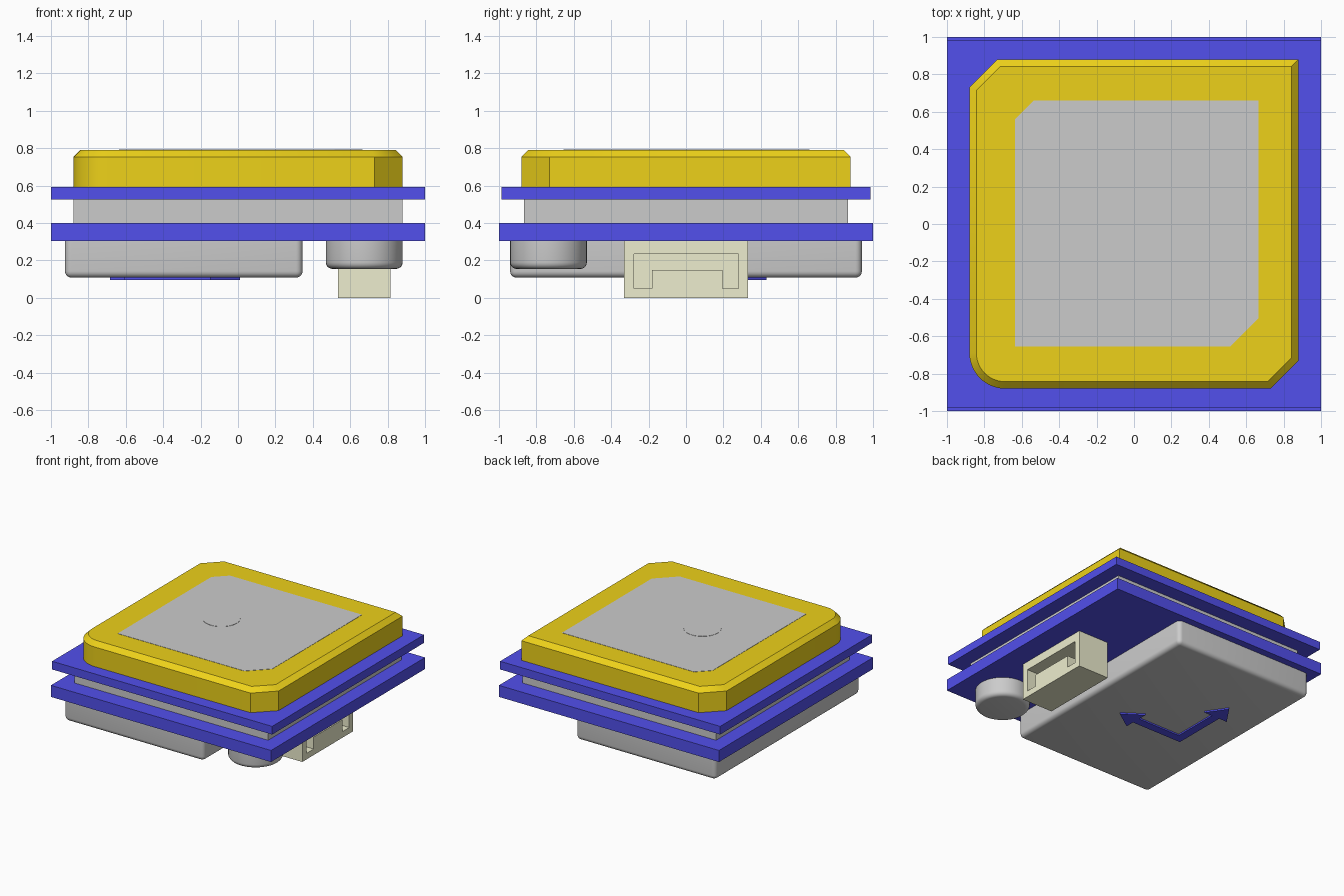
import bpy, bmesh, math

if "Cube" in bpy.data.objects:
    bpy.data.objects.remove(bpy.data.objects["Cube"])


def material(name, rgb):
    m = bpy.data.materials.new(name)
    m.diffuse_color = (*rgb, 1)
    m.use_nodes = True
    m.node_tree.nodes["Principled BSDF"].inputs["Base Color"].default_value = m.diffuse_color
    return m


BLUE = material("board_blue", (0.085, 0.08, 0.84))
YELLOW = material("ceramic_yellow", (0.85, 0.64, 0.01))
BEIGE = material("connector_beige", (0.85, 0.85, 0.62))


def rect(x0, x1, y0, y1):
    return [(x0, y0), (x1, y0), (x1, y1), (x0, y1)]


def arc(cx, cy, r, a0, a1, n):
    return [(cx + r * math.cos(math.radians(a0 + (a1 - a0) * i / n)),
             cy + r * math.sin(math.radians(a0 + (a1 - a0) * i / n)))
            for i in range(n + 1)]


def prism(name, pts, lo, hi, mat=None, axis="z", bevel=0, pick=None, segs=1):
    """Extrude a profile from lo to hi; bevel the edges chosen by pick(heights)."""
    place = (lambda a, b, h: (a, b, h)) if axis == "z" else (lambda a, b, h: (h, a, b))
    bm = bmesh.new()
    base = bm.faces.new([bm.verts.new(place(a, b, lo)) for a, b in pts])
    ext = bmesh.ops.extrude_face_region(bm, geom=[base])["geom"]
    d = place(0, 0, hi - lo)
    bmesh.ops.translate(bm, vec=d, verts=[g for g in ext if isinstance(g, bmesh.types.BMVert)])
    bmesh.ops.recalc_face_normals(bm, faces=bm.faces)
    if bevel:
        edges = [e for e in bm.edges if pick([v.co.z for v in e.verts])]
        bmesh.ops.bevel(bm, geom=edges, offset=bevel, offset_type="OFFSET",
                        segments=segs, profile=0.5, affect="EDGES")
    me = bpy.data.meshes.new(name)
    bm.to_mesh(me)
    bm.free()
    ob = bpy.data.objects.new(name, me)
    bpy.context.collection.objects.link(ob)
    if mat:
        me.materials.append(mat)
    return ob


def smooth(ob):
    bpy.ops.object.select_all(action="DESELECT")
    ob.select_set(True)
    bpy.context.view_layer.objects.active = ob
    bpy.ops.object.shade_smooth_by_angle(angle=math.radians(32))


# Circuit boards and the shield between them
prism("lower_board", rect(-1, 1, -1, 1), 0.305, 0.40, BLUE)
prism("middle_shield", rect(-0.88, 0.88, -0.865, 0.865), 0.40, 0.525)
prism("upper_board", rect(-1, 1, -0.985, 0.985), 0.525, 0.592, BLUE)

# Ceramic antenna block: two cut corners, one round, one square, chamfered top
outline = arc(-0.69, -0.69, 0.19, 180, 270, 12) + [
    (0.73, -0.88), (0.88, -0.73), (0.88, 0.88), (-0.73, 0.88), (-0.88, 0.73)]
smooth(prism("antenna_block", outline, 0.592, 0.79, YELLOW, bevel=0.037,
             pick=lambda z: min(z) > 0.78))

# Metal patch on the antenna with a very flat feed pin head
prism("antenna_patch", [(-0.635, -0.655), (0.515, -0.655), (0.665, -0.505),
                        (0.665, 0.66), (-0.535, 0.66), (-0.635, 0.56)], 0.78, 0.792)
smooth(prism("feed_pin_head", arc(-0.15, 0, 0.14, 0, 360, 40)[:-1], 0.785, 0.794))

# Underside shield can, rounded at the sides and bottom
smooth(prism("bottom_shield", rect(-0.925, 0.345, -0.94, 0.94), 0.108, 0.305,
             bevel=0.035, pick=lambda z: min(z) < 0.2, segs=5))

# Backup cell, rounded bottom rim
smooth(prism("backup_cell", arc(0.675, -0.735, 0.205, 0, 360, 48)[:-1], 0.155, 0.305,
             bevel=0.035, pick=lambda z: max(z) < 0.2, segs=5))

# Side connector with an inverted-U socket cut into its right face
connector = prism("connector", rect(-0.33, 0.33, 0, 0.305), 0.535, 0.815, BEIGE, axis="x")
socket = [(-0.277, 0.05), (-0.182, 0.05), (-0.182, 0.148), (0.194, 0.148),
          (0.194, 0.05), (0.28, 0.05), (0.28, 0.235), (-0.277, 0.235)]
cutter = prism("socket_cutter", socket, 0.60, 0.90, BEIGE, axis="x")
cutter.hide_render = True
cut = connector.modifiers.new("socket", "BOOLEAN")
cut.operation, cut.solver, cut.object = "DIFFERENCE", "EXACT", cutter
bpy.context.view_layer.objects.active = connector
bpy.ops.object.modifier_apply(modifier="socket")
bpy.data.objects.remove(cutter)

# Raised direction arrows: one arm profile, reflected about the diagonal
arm = [(0, 0), (0.46, 0), (0.46, -0.075), (0.62, 0.035), (0.46, 0.145),
       (0.46, 0.07), (0.07, 0.07)]
corner = arm + [(b, a) for a, b in reversed(arm[1:-1])]
prism("direction_arrows", [(a - 0.61, b - 0.19) for a, b in corner], 0.096, 0.115, BLUE)
